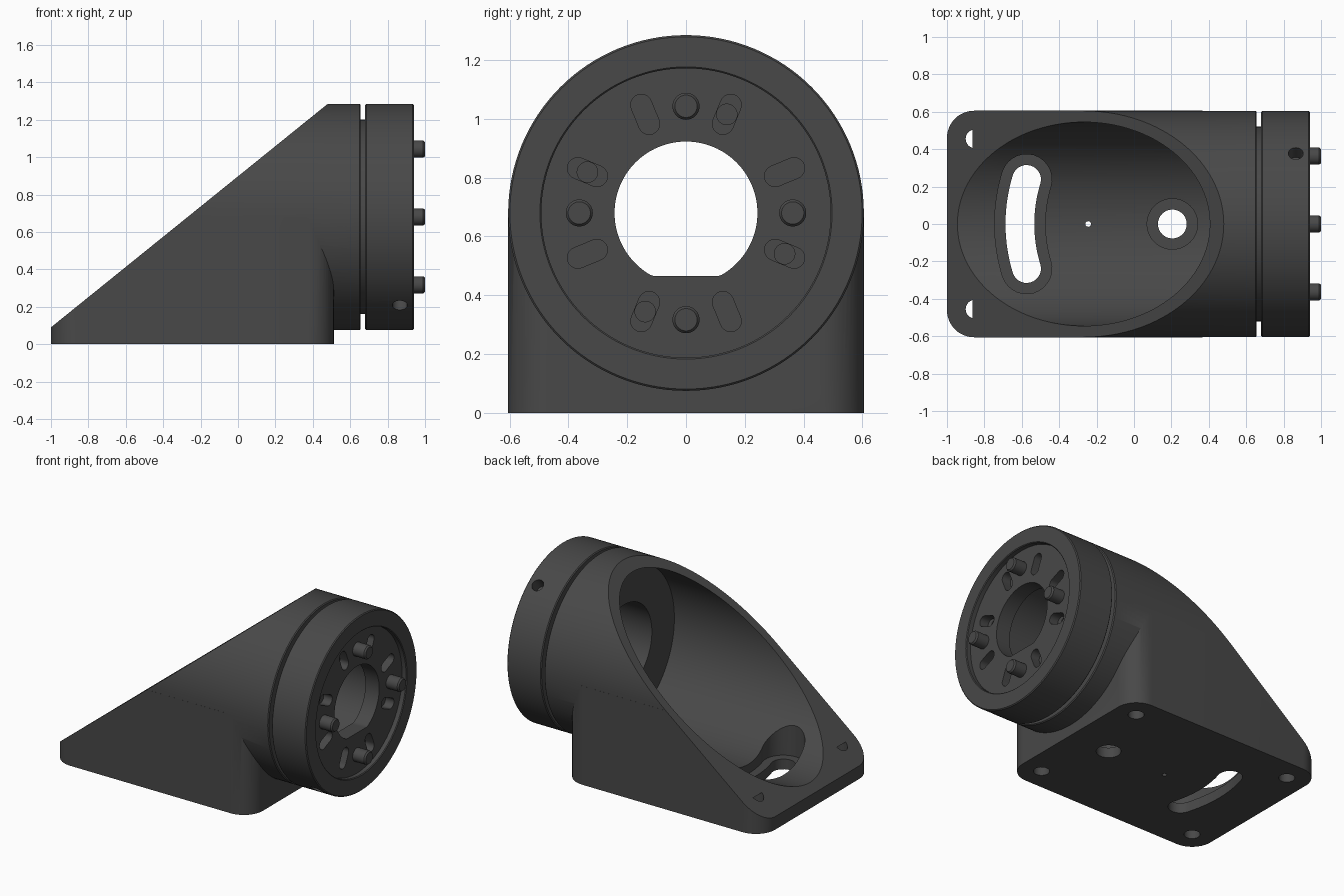
import bpy, bmesh, math
from mathutils import Matrix

if "Cube" in bpy.data.objects:
    bpy.data.objects.remove(bpy.data.objects["Cube"])

AXIS_Z, R = 0.68, 0.605          # barrel axis height and outer radius
PITCH = 0.363                    # pitch radius of pins and face slots

mat = bpy.data.materials.new("dark_grey")
mat.diffuse_color = (0.065, 0.065, 0.065, 1)
mat.use_nodes = True
mat.node_tree.nodes["Principled BSDF"].inputs["Base Color"].default_value = mat.diffuse_color


def arc(cx, cy, r, a0, a1, n):
    return [(cx + r * math.cos(math.radians(a0 + (a1 - a0) * i / n)),
             cy + r * math.sin(math.radians(a0 + (a1 - a0) * i / n))) for i in range(n + 1)]


def circle(cx, cy, r, n=48):
    return arc(cx, cy, r, 0, 360, n)[:-1]


def skin(name, rings):
    """Closed solid through a list of equal-length point rings."""
    bm = bmesh.new()
    rows = [[bm.verts.new(p) for p in ring] for ring in rings]
    n = len(rows[0])
    for a, b in zip(rows, rows[1:]):
        for i in range(n):
            bm.faces.new((a[i], a[(i + 1) % n], b[(i + 1) % n], b[i]))
    bm.faces.new(rows[0])
    bm.faces.new(rows[-1])
    bmesh.ops.recalc_face_normals(bm, faces=bm.faces)
    me = bpy.data.meshes.new(name)
    bm.to_mesh(me)
    bm.free()
    ob = bpy.data.objects.new(name, me)
    bpy.context.collection.objects.link(ob)
    return ob


def prism(name, pts, lo, hi, axis):
    place = {"x": lambda p, t: (t, p[0], p[1]),
             "y": lambda p, t: (p[0], t, p[1]),
             "z": lambda p, t: (p[0], p[1], t)}[axis]
    return skin(name, [[place(p, t) for p in pts] for t in (lo, hi)])


def lathe(name, profile, y=0, z=AXIS_Z, n=128):
    return skin(name, [[(x, *p) for p in circle(y, z, r, n)] for x, r in profile])


def boolean(target, tool, op="DIFFERENCE"):
    tool.hide_render = True
    mod = target.modifiers.new(op, "BOOLEAN")
    mod.operation, mod.solver, mod.object = op, "EXACT", tool
    bpy.context.view_layer.objects.active = target
    bpy.ops.object.modifier_apply(modifier=mod.name)
    bpy.data.objects.remove(tool)


def arc_slot(w):
    """Curved slot outline swept around the pivot hole."""
    cx, rad, h = 0.205, 0.815, 17
    e = math.radians(h)
    ex, ey = cx - rad * math.cos(e), rad * math.sin(e)
    return (arc(cx, 0, rad + w, 180 - h, 180 + h, 24)
            + arc(ex, -ey, w, 180 + h, 360 + h, 14)[1:-1]
            + arc(cx, 0, rad - w, 180 + h, 180 - h, 24)
            + arc(ex, ey, w, -h, 180 - h, 14)[1:-1])


# Barrel with groove and flange ring
housing = lathe("housing", [(-0.9, R), (0.65, R), (0.656, R - 0.006), (0.656, 0.52), (0.68, 0.52),
                            (0.68, R - 0.006), (0.686, R), (0.934, R), (0.94, R - 0.006)])

# Rounded mounting base
c, hw = 0.145, R + 0.0005
outline = (arc(0.512 - c, hw - c, c, 0, 90, 12) + arc(-1 + c, hw - c, c, 90, 180, 12)
           + arc(-1 + c, -hw + c, c, 180, 270, 12) + arc(0.512 - c, -hw + c, c, 270, 360, 12))
boolean(housing, prism("base", outline, 0, AXIS_Z, "z"), "UNION")

# Slanted opening and round cavity
k = (1.285 - 0.09) / 1.48
boolean(housing, prism("slant", [(-1.3, 0.09 - 0.3 * k), (0.9, 0.09 + 1.9 * k), (-1.3, 2)], -1, 1, "y"))
boolean(housing, lathe("cavity", [(-1.2, 0.545), (0.47, 0.545)]))

# Floor: curved slot, pivot hole, both counterbored, and a pilot hole
boolean(housing, prism("slot_bore", arc_slot(0.135), 0.07, 0.5, "z"))
boolean(housing, prism("slot", arc_slot(0.077), -0.1, 0.3, "z"))
boolean(housing, prism("pivot_bore", circle(0.205, 0, 0.135), 0.07, 0.5, "z"))
boolean(housing, prism("pivot", circle(0.205, 0, 0.077), -0.1, 0.3, "z"))
boolean(housing, prism("pilot", circle(-0.245, 0, 0.015, 16), -0.1, 0.3, "z"))

# Corner bolt holes, blind under the barrel
for s in (-1, 1):
    for x in (-0.85, 0.365):
        boolean(housing, prism("bolt_hole", circle(x, s * 0.455, 0.05, 32), -0.1, 0.2, "z"))

# Flange: shallow recess, through bore and D-shaped opening
boolean(housing, lathe("recess", [(0.905, 0.492), (0.935, 0.492), (0.96, 0.517)]))
boolean(housing, lathe("bore", [(0.4, 0.3), (0.8, 0.3)]))
d_shape = [(y, AXIS_Z + max(z, -0.215)) for y, z in circle(0, 0, 0.243, 96)]
boolean(housing, prism("d_opening", d_shape, 0.7, 1.1, "x"))

# Eight radial slots, every other one with a deeper screw hole
for i in range(8):
    a = 22.5 + 45 * i
    t = math.radians(a)
    at = lambda r: (r * math.cos(t), AXIS_Z + r * math.sin(t))
    w = 0.036
    pts = arc(*at(PITCH + 0.035), w, a - 90, a + 90, 12) + arc(*at(PITCH - 0.035), w, a + 90, a + 270, 12)
    boolean(housing, prism("face_slot", pts, 0.84, 1.1, "x"))
    if i % 2:
        boolean(housing, prism("screw_hole", circle(*at(PITCH), w - 0.001, 32), 0.72, 1.1, "x"))

# Two opposed set-screw holes in the flange rim
for turn in (-38.6, 141.4):
    hole = prism("set_screw_hole", circle(0, 0, 0.04, 32), 0.52, 0.7, "z")
    hole.data.transform(Matrix.Translation((0.865, 0, AXIS_Z)) @ Matrix.Rotation(math.radians(turn), 4, "X"))
    boolean(housing, hole)

# Four locating pins
parts = [housing]
for i in range(4):
    y, z = PITCH * math.cos(i * math.pi / 2), PITCH * math.sin(i * math.pi / 2)
    parts.append(lathe(f"pin_{i + 1}", [(0.89, 0.046), (0.99, 0.046), (1.0, 0.038)], y, AXIS_Z + z, 40))

for ob in parts:
    ob.data.materials.clear()
    ob.data.materials.append(mat)
    bpy.ops.object.select_all(action="DESELECT")
    ob.select_set(True)
    bpy.context.view_layer.objects.active = ob
    bpy.ops.object.shade_smooth_by_angle(angle=math.radians(30))
